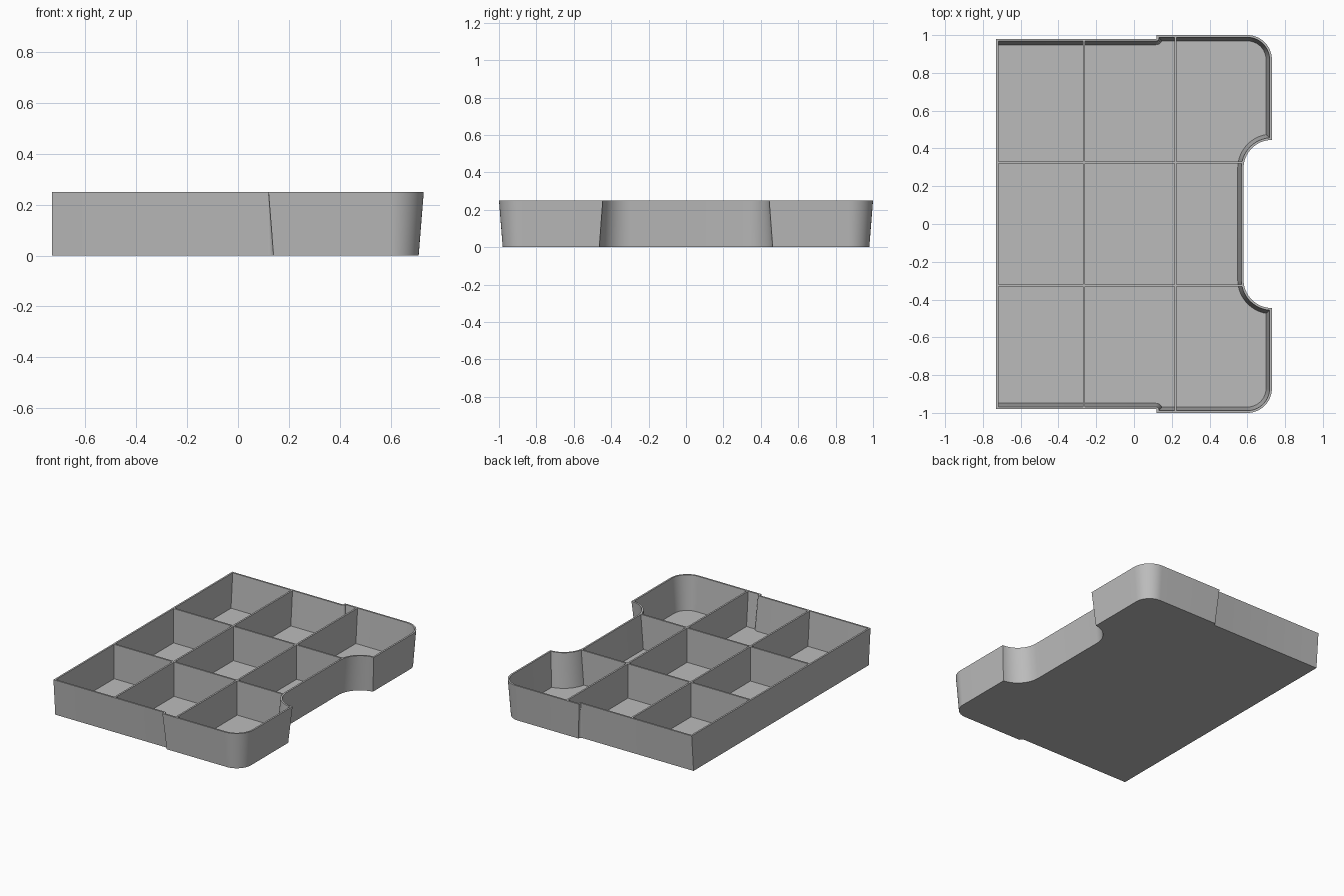
import bpy
import bmesh
from math import sin, cos, pi, acos, asin

cube = bpy.data.objects.get("Cube")
if cube:
    bpy.data.objects.remove(cube, do_unlink=True)

HEIGHT, WALL, TAPER = 0.25, 0.012, 0.02
FLOOR = 0.012

grey = bpy.data.materials.new("mid grey plastic")
grey.use_nodes = True
colour = (0.5, 0.5, 0.5, 1)
grey.diffuse_color = colour
grey.node_tree.nodes["Principled BSDF"].inputs["Base Color"].default_value = colour


def arc(cx, cy, r, start, end, steps):
    return [(cx + r * cos(start + (end - start) * i / steps),
             cy + r * sin(start + (end - start) * i / steps))
            for i in range(steps + 1)]


def outline(inset, left):
    """Tray outline moved inward by inset, with the straight left edge at x = left."""
    side, half, step_y = 0.73, 1.0, 0.98
    # scooped notch beside the recessed wall
    r = 0.15 + inset
    pts = arc(side, 0.295, r, pi, acos(-inset / r), 16)
    # large rounded corner
    pts += arc(side - 0.13, half - 0.13, 0.13 - inset, 0, pi / 2, 16)
    # small step down to the narrower part
    fillet = 0.003
    r = inset + fillet
    cx, cy = 0.12 - fillet, step_y + fillet
    a = min(0, asin((half - inset - cy) / r)) if inset > 0 else 0
    pts.append((cx + r * cos(a), half - inset))
    pts += arc(cx, cy, r, a, -pi / 2, 6)
    pts.append((left, step_y - inset))
    return pts + [(x, -y) for x, y in reversed(pts)]


def finish(name, bm):
    bmesh.ops.remove_doubles(bm, verts=bm.verts, dist=0.0001)
    bmesh.ops.recalc_face_normals(bm, faces=bm.faces)
    mesh = bpy.data.meshes.new(name)
    bm.to_mesh(mesh)
    bm.free()
    mesh.materials.append(grey)
    obj = bpy.data.objects.new(name, mesh)
    bpy.context.collection.objects.link(obj)
    return obj


# Tray shell: bottom, tapered outer wall, rim, inner wall and floor
bm = bmesh.new()
floor_inset = WALL + TAPER * (1 - FLOOR / HEIGHT)
sections = [(TAPER, -0.73, 0), (0, -0.73, HEIGHT),
            (WALL, -0.73 + WALL, HEIGHT), (floor_inset, -0.73 + WALL, FLOOR)]
rings = [[bm.verts.new((x, y, z)) for x, y in outline(inset, left)]
         for inset, left, z in sections]
for low, high in zip(rings, rings[1:]):
    n = len(low)
    for i in range(n):
        j = (i + 1) % n
        bm.faces.new((low[i], low[j], high[j], high[i]))
bm.faces.new(rings[0])
bm.faces.new(rings[-1])
tray = finish("tray_shell", bm)
bpy.ops.object.select_all(action='DESELECT')
tray.select_set(True)
bpy.context.view_layer.objects.active = tray
bpy.ops.object.shade_smooth_by_angle(angle=pi / 6)


def divider(name, axis, position, bottom, top):
    """Thin upright plate; bottom and top are its extents along its length."""
    bm = bmesh.new()
    profile = [(bottom[0], FLOOR / 2), (bottom[1], FLOOR / 2),
               (top[1], HEIGHT), (top[0], HEIGHT)]
    sides = []
    for offset in (-WALL / 2, WALL / 2):
        across = position + offset
        sides.append([bm.verts.new((across, s, z) if axis == 'Y' else (s, across, z))
                      for s, z in profile])
    for ring in sides:
        bm.faces.new(ring)
    for i in range(4):
        j = (i + 1) % 4
        bm.faces.new((sides[0][i], sides[0][j], sides[1][j], sides[1][i]))
    finish(name, bm)


# Dividers running front to back
for name, x, end in (("left", -0.265, 0.974), ("right", 0.22, 0.994)):
    low = end - TAPER
    divider("cross_divider_" + name, 'Y', x, (-low, low), (-end, end))

# Dividers running side to side
for name, y in (("front", -0.325), ("back", 0.325)):
    divider("long_divider_" + name, 'X', y, (-0.724, 0.556), (-0.724, 0.576))
